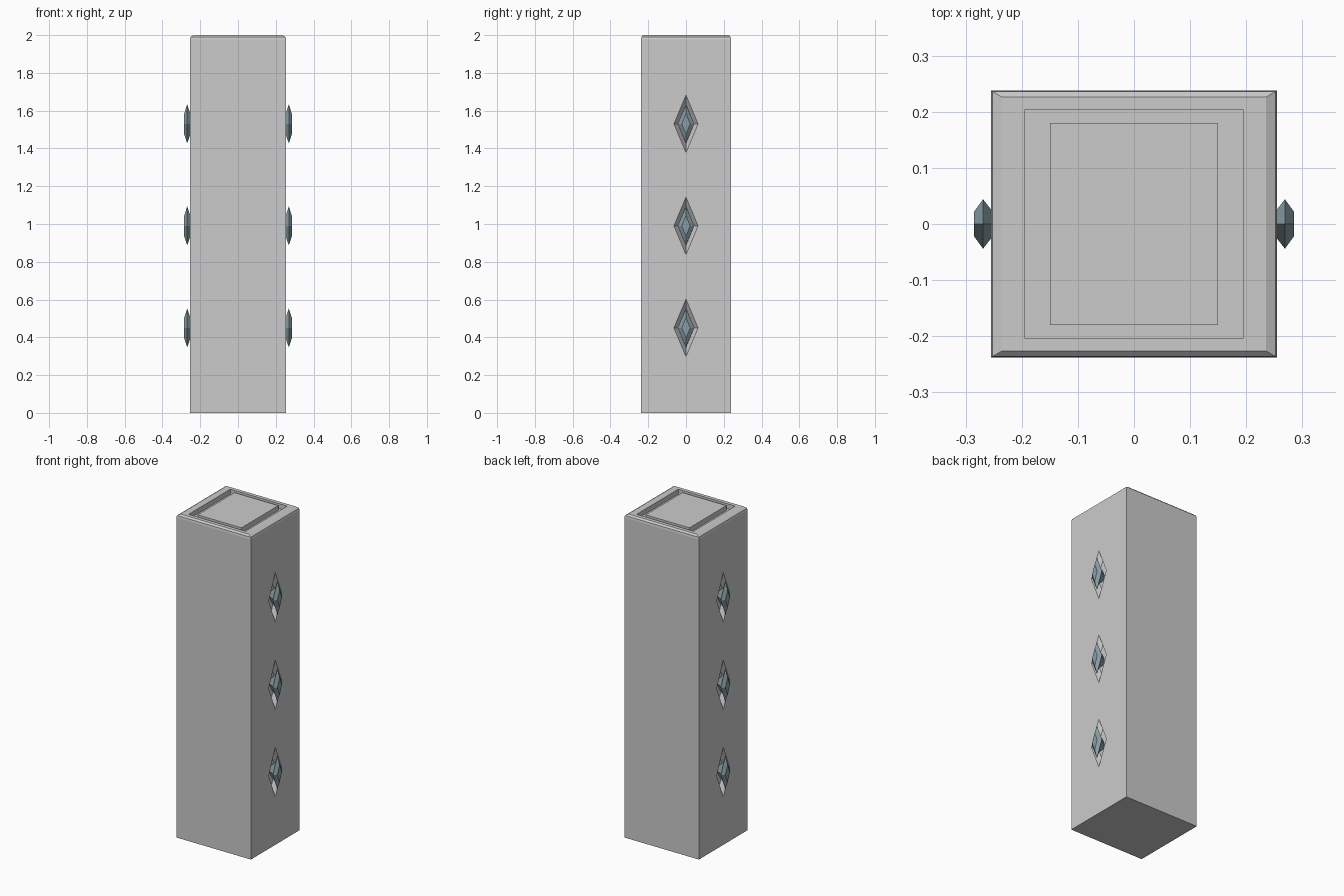
import bpy, bmesh

if "Cube" in bpy.data.objects:
    bpy.data.objects.remove(bpy.data.objects["Cube"])

def loft(name, rings):
    """Join equal-sized point rings into a closed solid."""
    bm = bmesh.new()
    rows = [[bm.verts.new(p) for p in ring] for ring in rings]
    for a, b in zip(rows, rows[1:]):
        n = len(a)
        for i in range(n):
            bm.faces.new((a[i], a[(i + 1) % n], b[(i + 1) % n], b[i]))
    bm.faces.new(rows[0][::-1])
    bm.faces.new(rows[-1])
    bmesh.ops.recalc_face_normals(bm, faces=bm.faces[:])
    me = bpy.data.meshes.new(name)
    bm.to_mesh(me)
    bm.free()
    ob = bpy.data.objects.new(name, me)
    bpy.context.collection.objects.link(ob)
    return ob

def rect(hx, hy, z):
    return [(-hx, -hy, z), (hx, -hy, z), (hx, hy, z), (-hx, hy, z)]

def diamond(x, hy, hz, zc):
    return [(x, -hy, zc), (x, 0, zc - hz), (x, hy, zc), (x, 0, zc + hz)]

# Pillar with chamfered top rim and a square groove around the top panel
pillar = loft("pillar", [
    rect(0.255, 0.238, 0), rect(0.255, 0.238, 1.977), rect(0.252, 0.236, 1.99),
    rect(0.235, 0.226, 2), rect(0.195, 0.203, 2), rect(0.195, 0.203, 1.97),
    rect(0.15, 0.18, 1.97), rect(0.15, 0.18, 2)])

gem_mat = bpy.data.materials.new("slate_gem")
gem_mat.diffuse_color = (0.25, 0.34, 0.38, 1)
gem_mat.use_nodes = True
gem_mat.node_tree.nodes["Principled BSDF"].inputs["Base Color"].default_value = gem_mat.diffuse_color

for side, s in (("right", 1), ("left", -1)):
    for i, zc in enumerate((0.45, 0.99, 1.53)):
        # Tapered diamond socket cut into the side
        cut = loft("socket_cutter", [
            diamond(s * 0.225, 0.044, 0.105, zc),
            diamond(s * 0.255, 0.064, 0.153, zc),
            diamond(s * 0.285, 0.084, 0.201, zc)])
        cut.hide_render = True
        mod = pillar.modifiers.new("socket", 'BOOLEAN')
        mod.operation, mod.solver, mod.object = 'DIFFERENCE', 'EXACT', cut
        bpy.context.view_layer.objects.active = pillar
        bpy.ops.object.modifier_apply(modifier=mod.name)
        bpy.data.objects.remove(cut)
        # Faceted gem sitting in the socket
        gem = loft(f"gem_{side}_{i + 1}", [
            diamond(s * 0.225, 0.012, 0.03, zc),
            diamond(s * 0.254, 0.025, 0.06, zc),
            diamond(s * 0.269, 0.044, 0.103, zc),
            diamond(s * 0.285, 0.022, 0.055, zc)])
        gem.data.materials.append(gem_mat)
